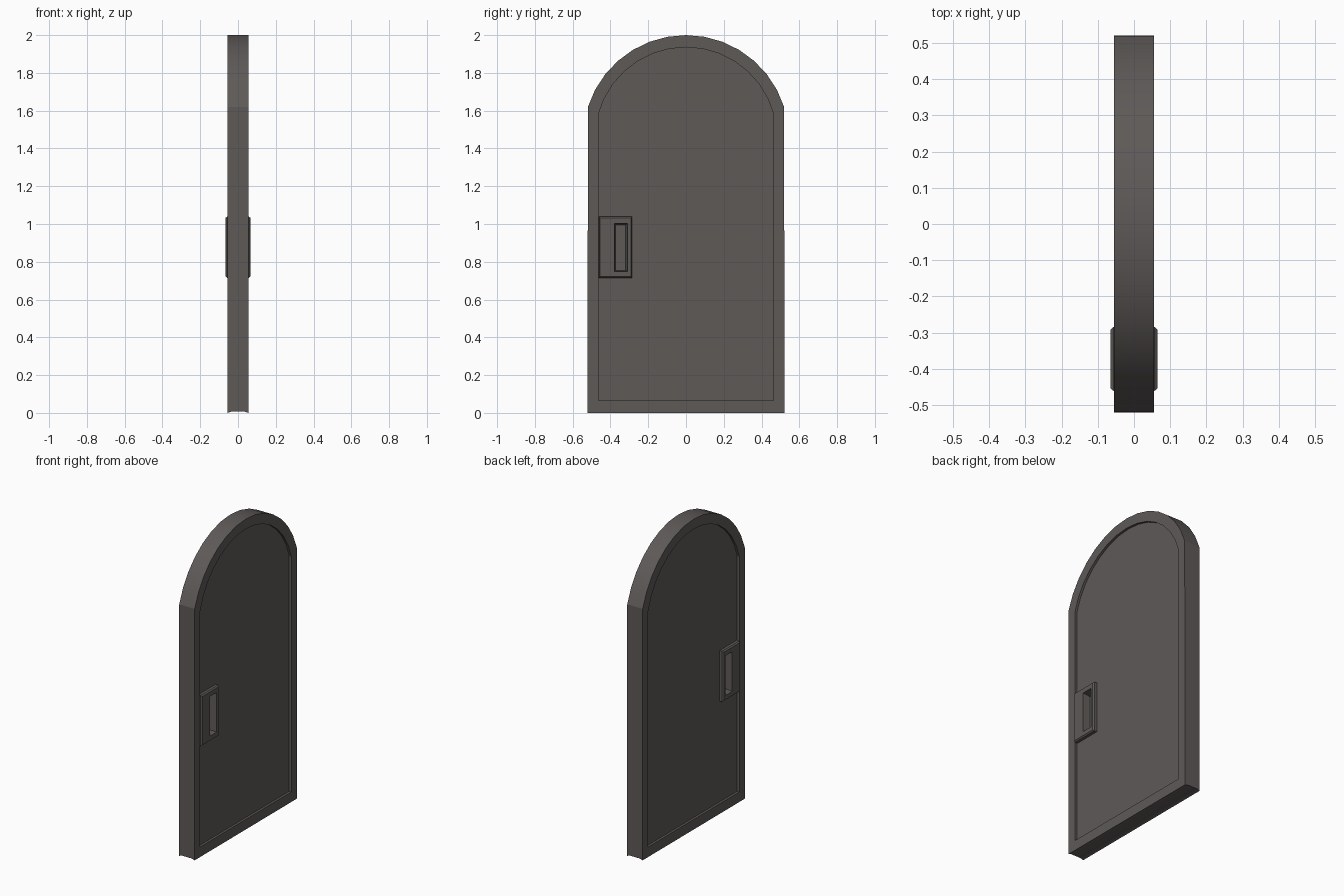
import bpy, bmesh, math

if "Cube" in bpy.data.objects:
    bpy.data.objects.remove(bpy.data.objects["Cube"])

mat = bpy.data.materials.new("dark warm grey")
mat.diffuse_color = (0.112, 0.101, 0.097, 1)
mat.use_nodes = True
mat.node_tree.nodes["Principled BSDF"].inputs["Base Color"].default_value = mat.diffuse_color

T = 0.055          # half thickness of the frame
P = 0.040          # half thickness of the recessed panel
CZ = 1.455         # centre height of the arch


def arch(w, bottom, spring, r, n):
    """Door outline in (y, z): two bottom corners, then the arch."""
    a0 = math.atan2(spring - CZ, w)
    pts = [(-w, bottom), (w, bottom)]
    for i in range(n + 1):
        a = a0 + (math.pi - 2 * a0) * i / n
        pts.append((r * math.cos(a), CZ + r * math.sin(a)))
    return pts


def loft(name, rings):
    """Closed solid skinned through rings of (x, y, z) points."""
    bm = bmesh.new()
    loops = [[bm.verts.new(p) for p in ring] for ring in rings]
    n = len(loops[0])
    for a, b in zip(loops, loops[1:]):
        for i in range(n):
            j = (i + 1) % n
            bm.faces.new((a[i], a[j], b[j], b[i]))
    bm.faces.new(loops[0])
    bm.faces.new(loops[-1])
    bmesh.ops.recalc_face_normals(bm, faces=bm.faces)
    me = bpy.data.meshes.new(name)
    bm.to_mesh(me)
    bm.free()
    ob = bpy.data.objects.new(name, me)
    bpy.context.collection.objects.link(ob)
    me.materials.append(mat)
    return ob


def rect(x, y0, y1, z0, z1):
    return [(x, y0, z0), (x, y1, z0), (x, y1, z1), (x, y0, z1)]


def activate(ob):
    bpy.ops.object.select_all(action='DESELECT')
    ob.select_set(True)
    bpy.context.view_layer.objects.active = ob


def cut(ob, cutter):
    mod = ob.modifiers.new("pocket", 'BOOLEAN')
    mod.operation = 'DIFFERENCE'
    mod.solver = 'EXACT'
    mod.object = cutter
    activate(ob)
    bpy.ops.object.modifier_apply(modifier=mod.name)


# Door slab with a recessed panel on both sides and a hollow underside
N = 14
outer = arch(0.521, 0.0, 1.62, 0.545, N)
inner = arch(0.464, 0.065, 1.58, 0.481, N)


def at(x, pts, lift=0.0):
    return [(x, y, z + (lift if i < 2 else 0)) for i, (y, z) in enumerate(pts)]


door = loft("door", [
    at(P, inner), at(T, inner), at(T, outer), at(0.035, outer, 0.007),
    at(-0.035, outer, 0.007), at(-T, outer), at(-T, inner), at(-P, inner)])

# Handle plates with chamfered rims and a tapered finger pocket, both sides
Y0, Y1, Z0, Z1, C = -0.461, -0.285, 0.714, 1.04, 0.007
for side, s in (("right", 1), ("left", -1)):
    plate = loft("handle_plate_" + side, [
        rect(s * 0.036, Y0, Y1, Z0, Z1), rect(s * 0.057, Y0, Y1, Z0, Z1),
        rect(s * 0.065, Y0 + C, Y1 - C, Z0 + C, Z1 - C)])
    cutter = loft("pocket_cutter", [
        rect(s * 0.016, -0.374, -0.319, 0.755, 0.995),
        rect(s * 0.066, -0.378, -0.309, 0.748, 1.004)])
    cutter.hide_render = True
    cut(door, cutter)
    cut(plate, cutter)
    bpy.data.objects.remove(cutter)

# Smooth arch, sharp edges elsewhere
activate(door)
bpy.ops.object.shade_smooth_by_angle(angle=math.radians(20))
